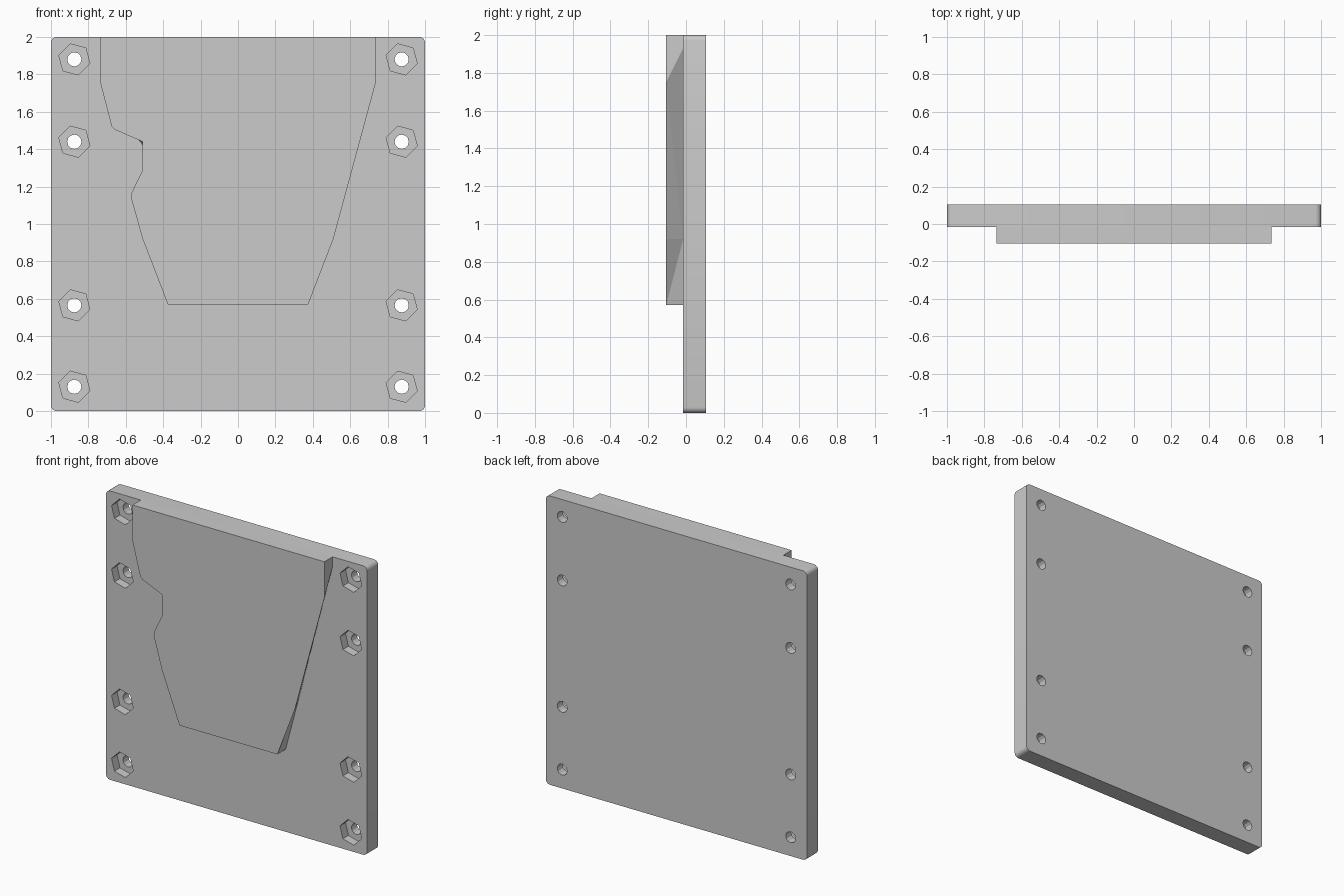
import bpy, bmesh, math
from mathutils import Matrix, Vector

if "Cube" in bpy.data.objects:
    bpy.data.objects.remove(bpy.data.objects["Cube"])

PAD_FRONT, PLATE_FRONT, BACK = -0.105, -0.015, 0.105

grey = bpy.data.materials.new("plain grey")
grey.use_nodes = True
colour = (0.6, 0.6, 0.6, 1)
grey.diffuse_color = colour
grey.node_tree.nodes["Principled BSDF"].inputs["Base Color"].default_value = colour


def make_object(name, bm):
    bmesh.ops.recalc_face_normals(bm, faces=bm.faces)
    mesh = bpy.data.meshes.new(name)
    bm.to_mesh(mesh)
    bm.free()
    mesh.materials.append(grey)
    obj = bpy.data.objects.new(name, mesh)
    bpy.context.collection.objects.link(obj)
    return obj


def screw_cutter(name, sides, radius, y0, y1, turn=0):
    """One prism along y at every screw position."""
    bm = bmesh.new()
    for x in (-0.875, 0.875):
        for z in (0.13, 0.565, 1.44, 1.88):
            place = (Matrix.Translation((x, (y0 + y1) / 2, z))
                     @ Matrix.Rotation(math.pi / 2, 4, "X")
                     @ Matrix.Rotation(turn, 4, "Z"))
            bmesh.ops.create_cone(bm, cap_ends=True, segments=sides, radius1=radius,
                                  radius2=radius, depth=y1 - y0, matrix=place)
    obj = make_object(name, bm)
    obj.hide_render = True
    return obj


# Back plate with rounded corners
bm = bmesh.new()
bmesh.ops.create_cube(bm, size=1, matrix=Matrix.Translation((0, (PLATE_FRONT + BACK) / 2, 1))
                      @ Matrix.Diagonal((2, BACK - PLATE_FRONT, 2, 1)))
corners = [e for e in bm.edges if abs(e.verts[0].co.y - e.verts[1].co.y) > 0.01]
bmesh.ops.bevel(bm, geom=corners, offset=0.03, segments=4, profile=0.5, affect="EDGES")
plate = make_object("back_plate", bm)

# Screw holes and hexagonal nut recesses
cutters = [screw_cutter("screw_hole_cutter", 12, 0.038, -0.2, 0.2),
           screw_cutter("nut_recess_cutter", 6, 0.086, -0.1, 0.045, math.radians(15))]
for cutter in cutters:
    cut = plate.modifiers.new(cutter.name, "BOOLEAN")
    cut.operation = "DIFFERENCE"
    cut.solver = "EXACT"
    cut.object = cutter
bpy.context.view_layer.objects.active = plate
plate.select_set(True)
for cutter in cutters:
    bpy.ops.object.modifier_apply(modifier=cutter.name)
    bpy.data.objects.remove(cutter)
bpy.ops.object.shade_smooth_by_angle(angle=math.radians(25))

# Raised pad: front outline and undercut base outline, (x, z) from the left top round
right_front = [(0.375, 0.57), (0.51, 0.92), (0.735, 1.75), (0.735, 2)]
right_base = [(0.375, 0.57), (0.468, 0.92), (0.735, 1.93), (0.735, 2)]
notch_front = [(-0.675, 1.52), (-0.66, 1.505), (-0.56, 1.475), (-0.51, 1.44), (-0.47, 1.37),
               (-0.47, 1.27), (-0.5, 1.225), (-0.57, 1.165), (-0.572, 1.14)]
notch_base = [(-0.63, 1.515), (-0.62, 1.495), (-0.55, 1.465), (-0.52, 1.44), (-0.485, 1.37),
              (-0.48, 1.26), (-0.5, 1.225), (-0.535, 1.195), (-0.525, 1.14)]


def outline(right, notch):
    left = [(-x, z) for x, z in reversed(right)]
    return left[:2] + notch + left[2:] + right


bm = bmesh.new()
front = [bm.verts.new((x, PAD_FRONT, z)) for x, z in outline(right_front, notch_front)]
base = [bm.verts.new((x, PLATE_FRONT, z)) for x, z in outline(right_base, notch_base)]
bm.faces.new(front)
bm.faces.new(list(reversed(base)))
for i in range(len(front)):
    j = (i + 1) % len(front)
    bm.faces.new((front[j], front[i], base[i], base[j]))
bmesh.ops.triangulate(bm, faces=bm.faces)
make_object("raised_pad", bm)
